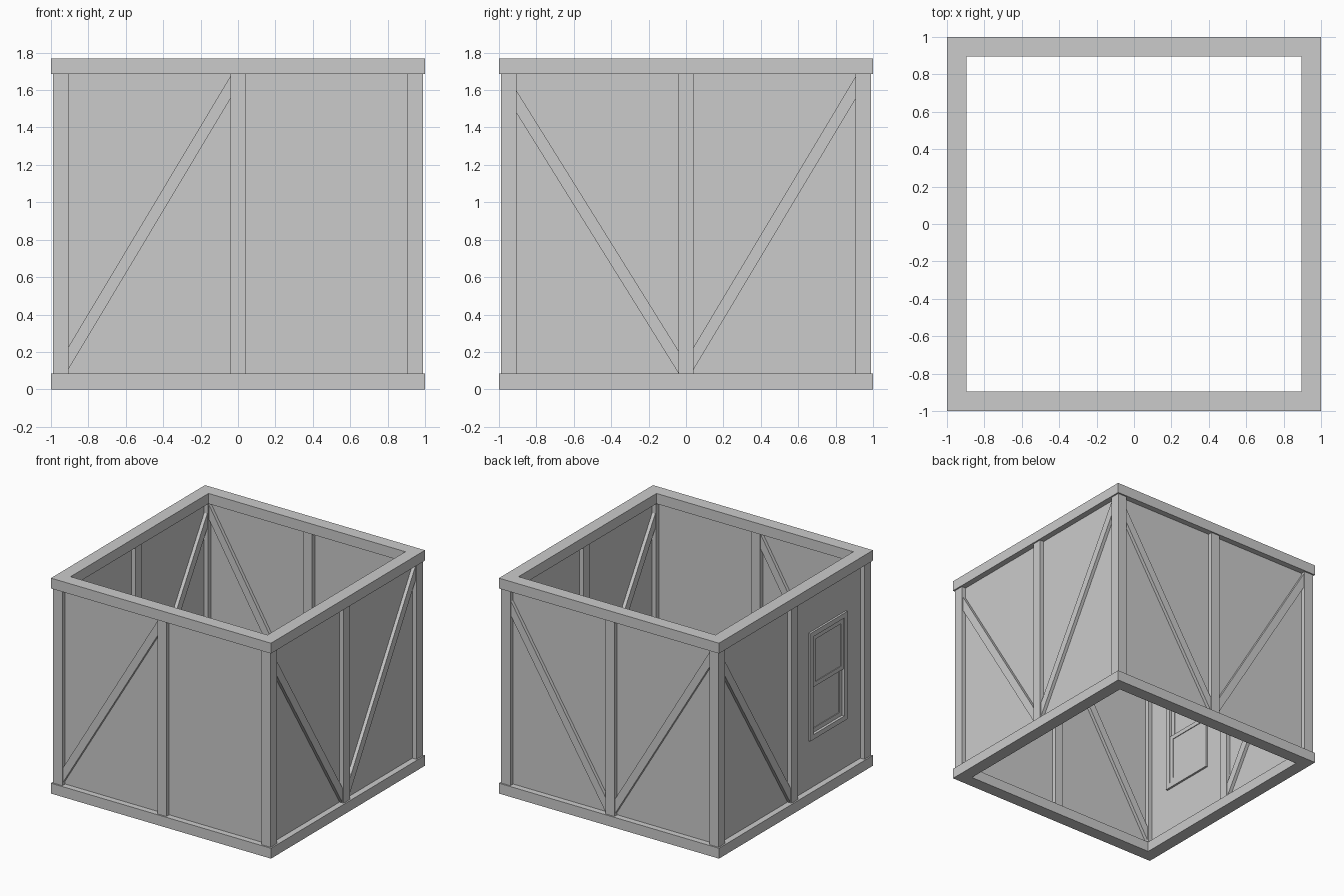
import bpy, bmesh
from math import pi
from mathutils import Matrix

if "Cube" in bpy.data.objects:
    bpy.data.objects.remove(bpy.data.objects["Cube"])


def rect(u0, u1, w0, w1):
    return [(u0, w0), (u1, w0), (u1, w1), (u0, w1)]


def inset(r, t):
    (u0, w0), (u1, w1) = r[0], r[2]
    return rect(u0 + t, u1 - t, w0 + t, w1 - t)


def extrude(name, outer, d0, d1, mat=Matrix(), hole=None):
    """Extrude a profile (with an optional matching hole) from depth d0 to d1."""
    bm = bmesh.new()

    def loop(pts, d):
        return [bm.verts.new((u, w, d)) for u, w in pts]

    def bridge(a, b):
        n = len(a)
        for i in range(n):
            j = (i + 1) % n
            bm.faces.new((a[i], a[j], b[j], b[i]))

    lo, hi = loop(outer, d0), loop(outer, d1)
    bridge(lo, hi)
    if hole:
        hlo, hhi = loop(hole, d0), loop(hole, d1)
        bridge(hhi, hlo)
        bridge(hlo, lo)
        bridge(hi, hhi)
    else:
        bm.faces.new(lo[::-1])
        bm.faces.new(hi)
    bmesh.ops.recalc_face_normals(bm, faces=bm.faces)
    bm.transform(mat)
    me = bpy.data.meshes.new(name)
    bm.to_mesh(me)
    bm.free()
    ob = bpy.data.objects.new(name, me)
    bpy.context.collection.objects.link(ob)
    return ob


Z0, Z1 = 0.085, 1.685        # wall between the beams
IN, OUT, MID = 0.905, 0.988, 0.946   # wall depths from the centre
POST = 0.04                  # half width of a post

# Bottom and top beam rings
ring, ring_in = rect(-1, 1, -1, 1), rect(-0.895, 0.895, -0.895, 0.895)
extrude("bottom_beam", ring, 0, Z0, hole=ring_in)
extrude("top_beam", ring, Z1, 1.77, hole=ring_in)

# Braces: (u start, z start, u end, z end), lower edges seen from outside
DOWN = (-IN, 1.475, -POST, 0.086)
UP_RIGHT = (POST, 0.105, IN, 1.55)
UP_LEFT = (-IN, 0.11, -POST, 1.555)
window = rect(0.23, 0.714, 0.484, 1.369)

walls = {
    "front": [UP_LEFT],
    "right": [DOWN, UP_RIGHT],
    "back": [DOWN, UP_RIGHT],
    "left": [DOWN],
}

for k, (side, braces) in enumerate(walls.items()):
    mat = Matrix.Rotation(k * pi / 2, 4, 'Z') @ Matrix.Rotation(pi / 2, 4, 'X')
    # Posts
    extrude(side + "_corner_post", rect(-OUT, -IN, Z0, Z1), IN, OUT, mat)
    extrude(side + "_middle_post", rect(-POST, POST, Z0, Z1), IN, OUT, mat)
    # Thin infill panels, one with the window opening
    extrude(side + "_panel_a", rect(-IN, -POST, Z0, Z1), MID - 0.005, MID + 0.005, mat)
    extrude(side + "_panel_b", rect(POST, IN, Z0, Z1), MID - 0.005, MID + 0.005, mat,
            hole=inset(window, 0.02) if side == "left" else None)
    # Diagonal braces
    for i, (u0, z0, u1, z1) in enumerate(braces):
        pts = [(u0, z0), (u1, z1), (u1, z1 + 0.12), (u0, z0 + 0.12)]
        extrude(f"{side}_brace_{i + 1}", pts, MID - 0.033, MID + 0.033, mat)
    # Sash window
    if side == "left":
        extrude("window_frame", window, MID - 0.022, MID + 0.022, mat, inset(window, 0.04))
        for name, z0, z1, d in (("lower_sash", 0.524, 0.945, MID - 0.008),
                                ("upper_sash", 0.91, 1.329, MID + 0.008)):
            sash = rect(0.27, 0.674, z0, z1)
            extrude(name, sash, d - 0.008, d + 0.008, mat, inset(sash, 0.035))
            extrude(name + "_glass", inset(sash, 0.03), d - 0.002, d + 0.002, mat)
